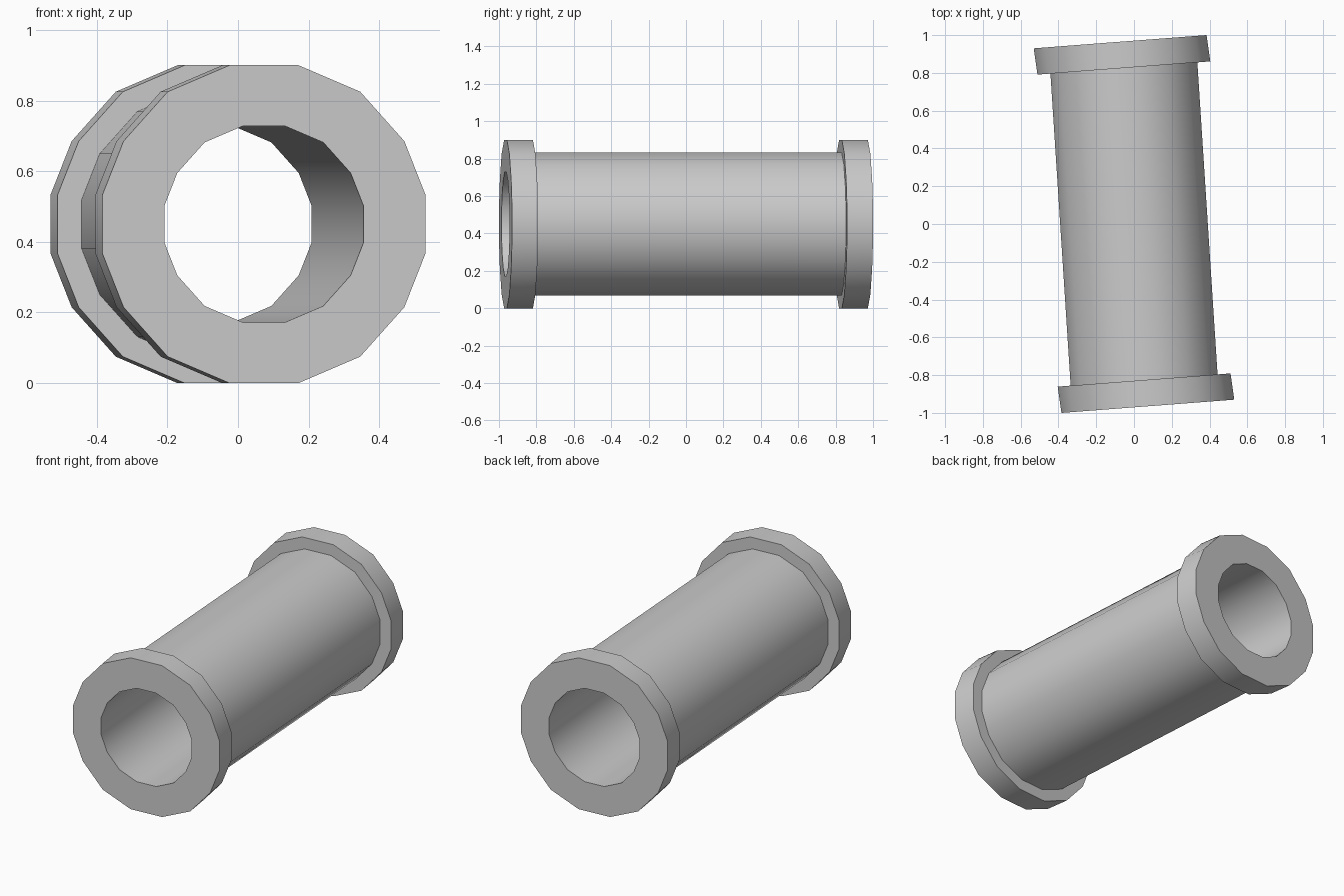
import bpy, bmesh

if "Cube" in bpy.data.objects:
    bpy.data.objects.remove(bpy.data.objects["Cube"])

# One quadrant of the 16-sided flange outline (x, z), mirrored to a full ring
quarter = [(0.4575, 0.0825), (0.3975, 0.235), (0.2725, 0.375), (0.0975, 0.45)]
half = quarter + [(-x, z) for x, z in reversed(quarter)]
outline = half + [(-x, -z) for x, z in half]

SLOPE = 0.0765               # end faces lean slightly in plan
END = (0.0735, -0.965)       # centre of the front end face
SHOULDER = (0.0535, -0.826)  # centre of the flange's inner face
BORE, BARREL, FLANGE = 0.617, 0.85, 1.0


def ring(bm, scale, centre, side):
    """Outline scaled about a centre; side = -1 gives the opposite end."""
    cx, cy = centre[0] * side, centre[1] * side
    return [bm.verts.new((cx + x * scale, cy + x * scale * SLOPE, 0.45 + z * scale))
            for x, z in outline]


# Cross-section steps: front bore, flange, barrel, then the same at the back
steps = [(BORE, END), (FLANGE, END), (FLANGE, SHOULDER), (BARREL, SHOULDER)]
bm = bmesh.new()
rings = [ring(bm, s, c, 1) for s, c in steps]
rings += [ring(bm, s, c, -1) for s, c in reversed(steps)]

# Loft every ring to the next; the last joins the first through the bore
n = len(outline)
for i, a in enumerate(rings):
    b = rings[(i + 1) % len(rings)]
    for j in range(n):
        k = (j + 1) % n
        bm.faces.new((a[j], a[k], b[k], b[j]))
bmesh.ops.recalc_face_normals(bm, faces=bm.faces)

mesh = bpy.data.meshes.new("flanged_pipe")
bm.to_mesh(mesh)
bm.free()
pipe = bpy.data.objects.new("flanged_pipe", mesh)
bpy.context.collection.objects.link(pipe)

# Smooth barrel, crisp flange edges
bpy.context.view_layer.objects.active = pipe
pipe.select_set(True)
bpy.ops.object.shade_smooth_by_angle()
